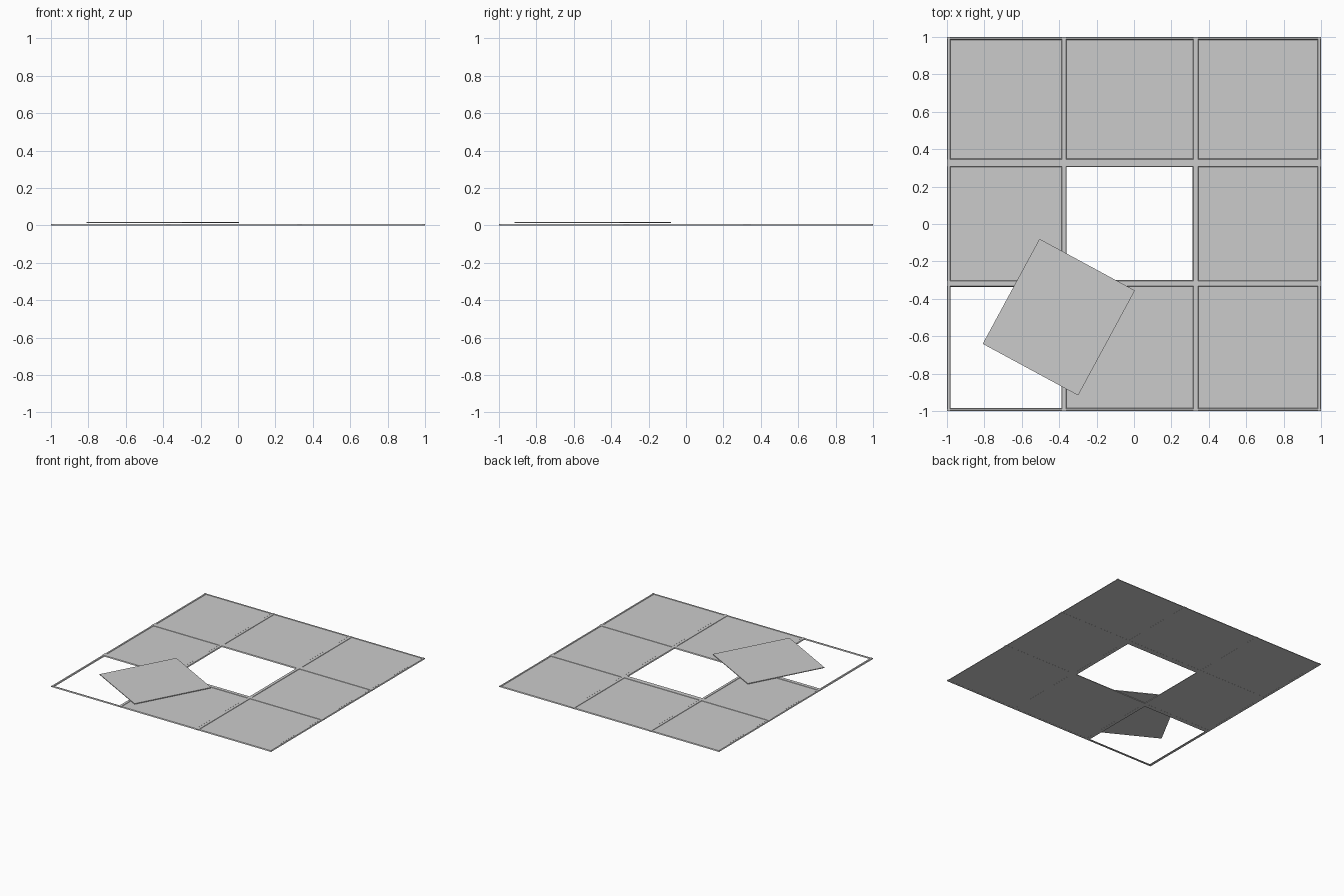
import bpy, bmesh, math

if "Cube" in bpy.data.objects:
    bpy.data.objects.remove(bpy.data.objects["Cube"])

BAR_H = 0.008      # height of the grid
SLOPE = 0.004      # inset of the bars' top edges
PANEL_Z, PANEL_T = 0.001, 0.005


def block(name, x0, x1, y0, y1, z0, z1, inset_x=0.0, inset_y=0.0):
    """Box whose top face can be inset to give sloping sides."""
    bm = bmesh.new()
    bmesh.ops.create_cube(bm, size=1)
    cx, cy = (x0 + x1) / 2, (y0 + y1) / 2
    for v in bm.verts:
        top = v.co.z > 0
        w = x1 - x0 - (2 * inset_x if top else 0)
        d = y1 - y0 - (2 * inset_y if top else 0)
        v.co = (v.co.x * w, v.co.y * d, z1 - z0 if top else 0)
    me = bpy.data.meshes.new(name)
    bm.to_mesh(me)
    bm.free()
    ob = bpy.data.objects.new(name, me)
    ob.location = (cx, cy, z0)
    bpy.context.collection.objects.link(ob)
    return ob


# Grid bars: outer frame plus two dividers each way
x_bars = [(-1, -0.98), (-0.388, -0.36), (0.314, 0.345), (0.981, 1)]
y_bars = [(-1, -0.984), (-0.336, -0.30), (0.304, 0.35), (0.984, 1)]
for i, (a, b) in enumerate(x_bars):
    block(f"lengthwise_bar_{i}", a, b, -1, 1, 0, BAR_H, inset_x=SLOPE)
for i, (a, b) in enumerate(y_bars):
    block(f"crosswise_bar_{i}", -1, 1, a, b, 0, BAR_H, inset_y=SLOPE)

# Seated panels, leaving the centre and the front left cell open
for i in range(3):
    for j in range(3):
        if (i, j) in ((0, 0), (1, 1)):
            continue
        block(f"panel_{i}_{j}", x_bars[i][1] - 0.001, x_bars[i + 1][0] + 0.001,
              y_bars[j][1] - 0.001, y_bars[j + 1][0] + 0.001,
              PANEL_Z, PANEL_Z + PANEL_T)

# Loose panel lying askew on top of the grid
loose = block("loose_panel", -0.29, 0.29, -0.319, 0.319, 0, 0.006)
loose.location = (-0.402, -0.498, 0.012)
loose.rotation_euler.z = math.radians(-28.4)
